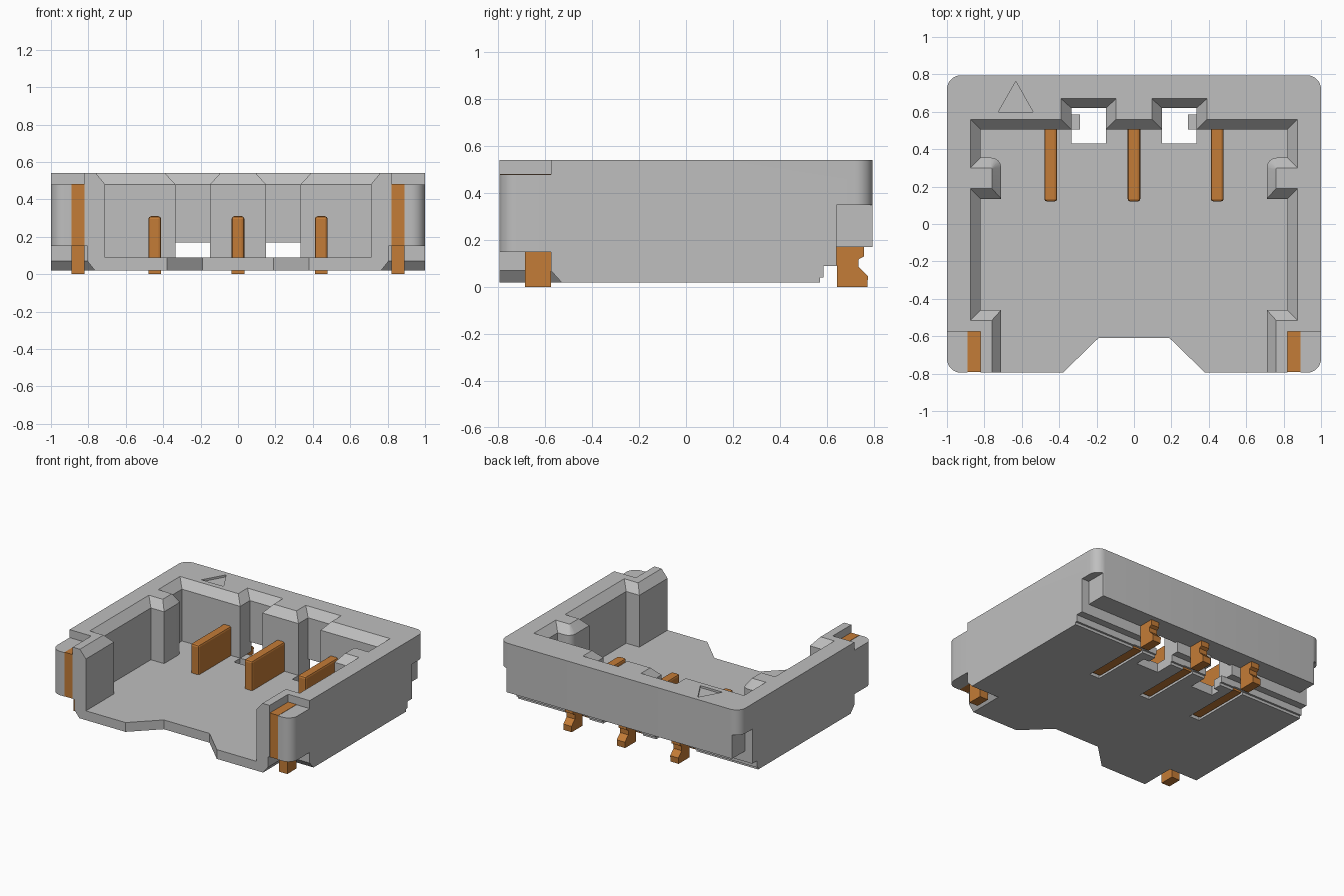
import bpy, bmesh, math
from mathutils import Vector

old = bpy.data.objects.get("Cube")
if old:
    bpy.data.objects.remove(old, do_unlink=True)


def material(name, rgb):
    m = bpy.data.materials.new(name)
    m.use_nodes = True
    m.diffuse_color = (*rgb, 1)
    bsdf = next(n for n in m.node_tree.nodes if n.type == 'BSDF_PRINCIPLED')
    bsdf.inputs["Base Color"].default_value = (*rgb, 1)
    return m


GREY = material("light grey plastic", (0.52, 0.52, 0.52))
COPPER = material("copper", (0.55, 0.20, 0.038))


def loft(name, rings, mat=GREY, bevel_rule=None):
    """Closed solid through rings of 3D points with equal counts."""
    bm = bmesh.new()
    loops = [[bm.verts.new(p) for p in ring] for ring in rings]
    n = len(loops[0])
    for a, b in zip(loops, loops[1:]):
        for i in range(n):
            j = (i + 1) % n
            bm.faces.new((a[i], a[j], b[j], b[i]))
    bm.faces.new(loops[0][::-1])
    bm.faces.new(loops[-1])
    bmesh.ops.recalc_face_normals(bm, faces=bm.faces)
    if bevel_rule:
        edges = [e for e in bm.edges if all(bevel_rule(v.co) for v in e.verts)]
        bmesh.ops.bevel(bm, geom=edges, offset=0.014, segments=2,
                        affect='EDGES', profile=0.5)
    me = bpy.data.meshes.new(name)
    bm.to_mesh(me)
    bm.free()
    me.materials.append(mat)
    ob = bpy.data.objects.new(name, me)
    bpy.context.collection.objects.link(ob)
    return ob


def prism_z(name, pts, z0, z1, mat=GREY):
    return loft(name, [[(x, y, z) for x, y in pts] for z in (z0, z1)], mat)


def prism_x(name, pts, x0, x1, mat=GREY, bevel_rule=None):
    return loft(name, [[(x, y, z) for y, z in pts] for x in (x0, x1)], mat, bevel_rule)


def box(name, xs, ys, zs, mat=GREY):
    (x0, x1), (y0, y1) = sorted(xs), ys
    return prism_z(name, [(x0, y0), (x1, y0), (x1, y1), (x0, y1)], *zs, mat)


def arc(cx, cy, r, a0, a1, n):
    return [(cx + r * math.cos(math.radians(a0 + (a1 - a0) * i / n)),
             cy + r * math.sin(math.radians(a0 + (a1 - a0) * i / n)))
            for i in range(n + 1)]


def mirrored(half):
    return half + [(-x, y) for x, y in reversed(half)]


def activate(ob):
    bpy.ops.object.select_all(action='DESELECT')
    ob.select_set(True)
    bpy.context.view_layer.objects.active = ob


# Housing block with rounded vertical corners
W, D, R = 1.0, 0.795, 0.075
outline = []
for sx, sy, a in ((1, 1, 0), (-1, 1, 90), (-1, -1, 180), (1, -1, 270)):
    outline += arc(sx * (W - R), sy * (D - R), R, a, a + 90, 8)
housing = prism_z("housing", outline, 0.02, 0.54)


def carve(cutter):
    cutter.hide_render = True
    mod = housing.modifiers.new("cut", 'BOOLEAN')
    mod.operation = 'DIFFERENCE'
    mod.solver = 'EXACT'
    mod.object = cutter
    activate(housing)
    bpy.ops.object.modifier_apply(modifier=mod.name)
    bpy.data.objects.remove(cutter, do_unlink=True)


# Cavity with guide tabs, back recesses and a chamfered rim
low = mirrored([(0.71, -0.9), (0.71, -0.46), (0.82, -0.46), (0.82, 0.135), (0.71, 0.135)]
               + arc(0.765, 0.30, 0.055, 180, 90, 4)
               + [(0.82, 0.355), (0.82, 0.505), (0.335, 0.505), (0.335, 0.62),
                  (0.15, 0.62), (0.15, 0.505)])
high = mirrored([(0.76, -0.9), (0.76, -0.515), (0.875, -0.515), (0.875, 0.19), (0.76, 0.19)]
                + arc(0.765, 0.295, 0.005, 180, 90, 4)
                + [(0.875, 0.30), (0.875, 0.56), (0.39, 0.56), (0.39, 0.67),
                   (0.095, 0.67), (0.095, 0.56)])
carve(loft("cavity_cutter", [[(x, y, z) for x, y in ring] for ring, z in
                             ((low, 0.09), (low, 0.48), (high, 0.54), (high, 0.62))]))

# Stepped underside at the back
carve(prism_x("back_step_cutter",
              [(0.57, -0.1), (0.57, 0.04), (0.585, 0.04), (0.585, 0.09), (0.64, 0.09),
               (0.64, 0.17), (0.95, 0.17), (0.95, -0.1)], -1.2, 1.2))

# Notch in the front lip of the floor
carve(prism_z("lip_cutter", [(-0.565, -0.975), (-0.19, -0.61), (0.19, -0.61),
                             (0.565, -0.975)], -0.1, 0.2))

# Engraved triangle on the back rim
carve(prism_z("triangle_cutter", [(-0.725, 0.60), (-0.54, 0.60), (-0.632, 0.762)], 0.525, 0.6))

for s in (-1, 1):
    # Lowered front corner, clip slot and undercut
    carve(box("corner_cutter", (s * 0.82, s * 1.2), (-1, -0.575), (0.48, 0.7)))
    carve(box("slot_cutter", (s * 0.82, s * 0.89), (-1, -0.575), (0.1, 0.6)))
    rings = []
    for x, y, z in ((0.765, -0.53, -0.1), (0.765, -0.53, 0.02),
                    (0.805, -0.575, 0.07), (0.805, -0.575, 0.15)):
        rings.append([(s * x, y, z), (s * 1.2, y, z), (s * 1.2, -1, z), (s * x, -1, z)])
    carve(loft("undercut_cutter", rings))
    # Notch in the back corner
    carve(box("back_corner_cutter", (s * 0.94, s * 1.2), (0.64, 1), (-0.1, 0.35)))
    # Window through the floor and under the back wall
    hole = [(0.15, 0.43), (0.335, 0.43), (0.335, 0.505), (0.29, 0.505),
            (0.29, 0.595), (0.335, 0.595), (0.335, 0.66), (0.15, 0.66)]
    carve(prism_z("window_cutter", [(s * x, y) for x, y in hole], -0.1, 0.1))
    carve(box("window_top_cutter", (s * 0.15, s * 0.335), (0.45, 0.66), (0.09, 0.17)))

PINS = (-0.445, 0.0, 0.445)
for px in PINS:
    # Shallow groove under each pin
    carve(box("groove_cutter", (px - 0.042, px + 0.042), (0.11, 0.6), (-0.1, 0.045)))

activate(housing)
bpy.ops.object.shade_smooth_by_angle(angle=math.radians(30))

# Contact pins: blade, link through the wall and notched solder tail
pin_profile = [(0.12, 0.03), (0.12, 0.31), (0.53, 0.31), (0.53, 0.17), (0.757, 0.17),
               (0.757, 0.13), (0.735, 0.118), (0.735, 0.085), (0.775, 0.045), (0.772, 0),
               (0.642, 0), (0.642, 0.092), (0.568, 0.092), (0.568, 0.03)]
for name, px in zip(("right_pin", "middle_pin", "left_pin"), PINS):
    prism_x(name, pin_profile, px - 0.034, px + 0.034, COPPER,
            lambda c: c.y < 0.2 or c.z > 0.3)

# Retention clips: upright plate with a short foot
clip_profile = [(-0.792, 0.15), (-0.685, 0.15), (-0.685, 0), (-0.575, 0),
                (-0.575, 0.482), (-0.792, 0.482)]
for name, s in (("right_clip", -1), ("left_clip", 1)):
    prism_x(name, clip_profile, s * 0.82, s * 0.89, COPPER)
